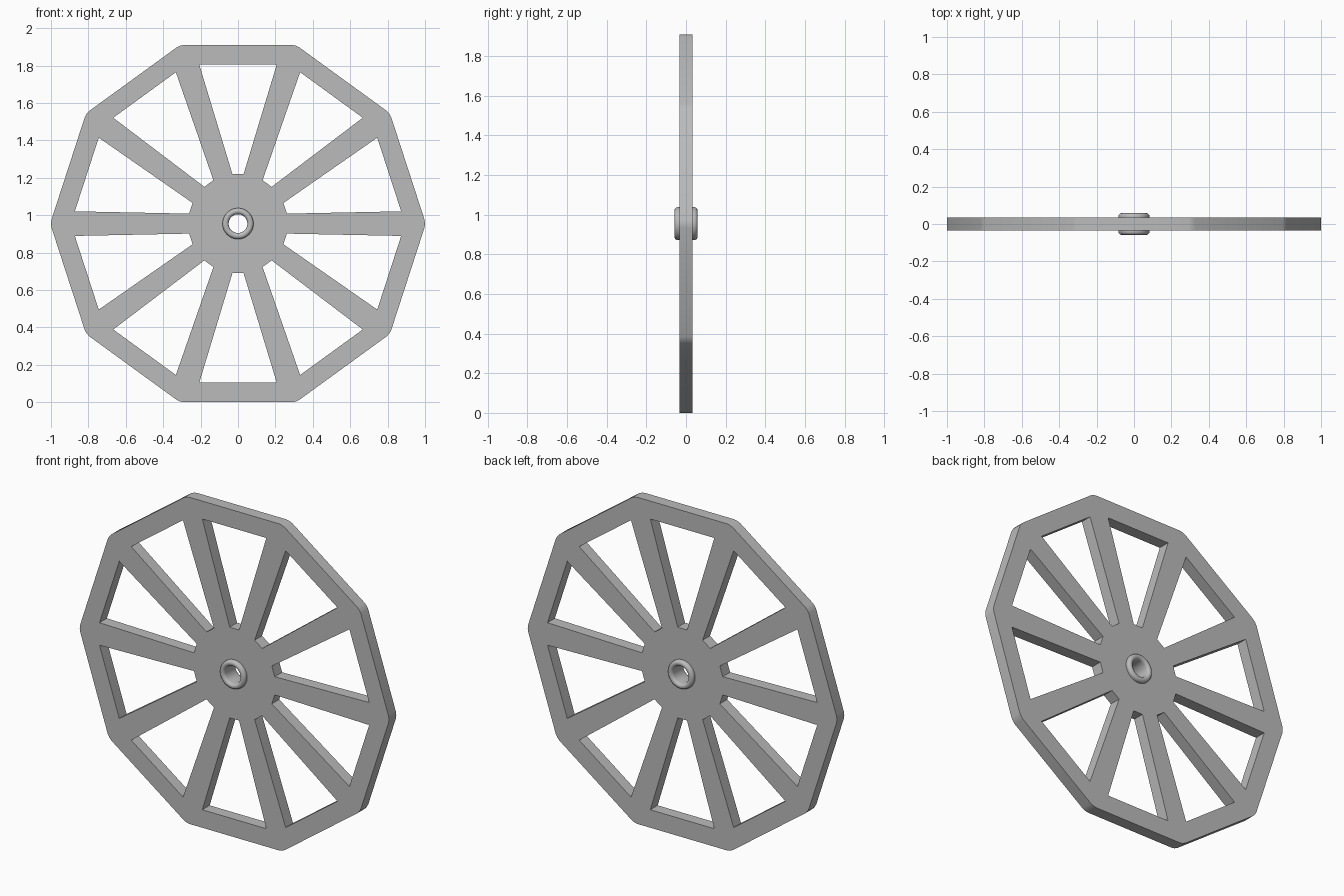
import bpy, bmesh
from math import sin, cos, pi
from mathutils import Matrix, Vector

old = bpy.data.objects.get("Cube")
if old:
    bpy.data.objects.remove(old)

SIDES = 10
APOTHEM = 0.955          # also the axle height
HALF_THICK = 0.034

grey = bpy.data.materials.new("plain_grey")
grey.use_nodes = True
grey.diffuse_color = (0.5, 0.5, 0.5, 1)
grey.node_tree.nodes["Principled BSDF"].inputs["Base Color"].default_value = (0.5, 0.5, 0.5, 1)


def finish(bm, name):
    bmesh.ops.recalc_face_normals(bm, faces=bm.faces)
    mesh = bpy.data.meshes.new(name)
    bm.to_mesh(mesh)
    bm.free()
    mesh.materials.append(grey)
    obj = bpy.data.objects.new(name, mesh)
    obj.location.z = APOTHEM
    bpy.context.collection.objects.link(obj)
    bpy.ops.object.select_all(action='DESELECT')
    obj.select_set(True)
    bpy.context.view_layer.objects.active = obj
    bpy.ops.object.shade_smooth_by_angle(angle=pi / 6)
    return obj


# Spoked wheel: one sector around a window, repeated about the axle
def sector(bm, turn):
    def pair(x, z):
        return [bm.verts.new(turn @ Vector((s * x, -HALF_THICK, z))) for s in (-1, 1)]
    half = pi / SIDES
    rim = pair(APOTHEM * sin(half) / cos(half), APOTHEM)
    top = pair(0.207, 0.85)
    base = pair(0.03, 0.265)
    bore = pair(0.065 * sin(half), 0.065 * cos(half))
    bm.faces.new((rim[0], rim[1], top[1], top[0]))
    bm.faces.new((rim[1], bore[1], base[1], top[1]))
    bm.faces.new((rim[0], top[0], base[0], bore[0]))
    bm.faces.new((base[0], base[1], bore[1], bore[0]))


bm = bmesh.new()
for i in range(SIDES):
    sector(bm, Matrix.Rotation(2 * pi * i / SIDES, 3, 'Y'))
bmesh.ops.remove_doubles(bm, verts=bm.verts, dist=0.0005)
solid = bmesh.ops.extrude_face_region(bm, geom=bm.faces[:], use_keep_orig=True)
moved = [v for v in solid["geom"] if isinstance(v, bmesh.types.BMVert)]
bmesh.ops.translate(bm, verts=moved, vec=(0, 2 * HALF_THICK, 0))

# Slightly rounded rim corners
corners = [e for e in bm.edges
           if all(Vector((v.co.x, v.co.z)).length > 0.99 for v in e.verts)
           and abs(e.verts[0].co.y - e.verts[1].co.y) > HALF_THICK]
bmesh.ops.bevel(bm, geom=corners, offset=0.022, segments=2, profile=0.5, affect='EDGES')
finish(bm, "spoked_wheel")

# Axle bushing: a rounded-end wall section spun around the axle
bm = bmesh.new()
MID, ROUND, STRAIGHT = 0.0665, 0.0165, 0.0415
section = []
for end in (1, -1):
    for i in range(9):
        a = pi * i / 8
        section.append(bm.verts.new((MID + end * ROUND * cos(a), end * (STRAIGHT + ROUND * sin(a)), 0)))
loop = [bm.edges.new((v, section[i - 1])) for i, v in enumerate(section)]
bmesh.ops.spin(bm, geom=section + loop, cent=(0, 0, 0), axis=(0, 1, 0),
               angle=2 * pi, steps=48, use_merge=True)
bmesh.ops.remove_doubles(bm, verts=bm.verts, dist=0.0001)
finish(bm, "axle_bushing")
